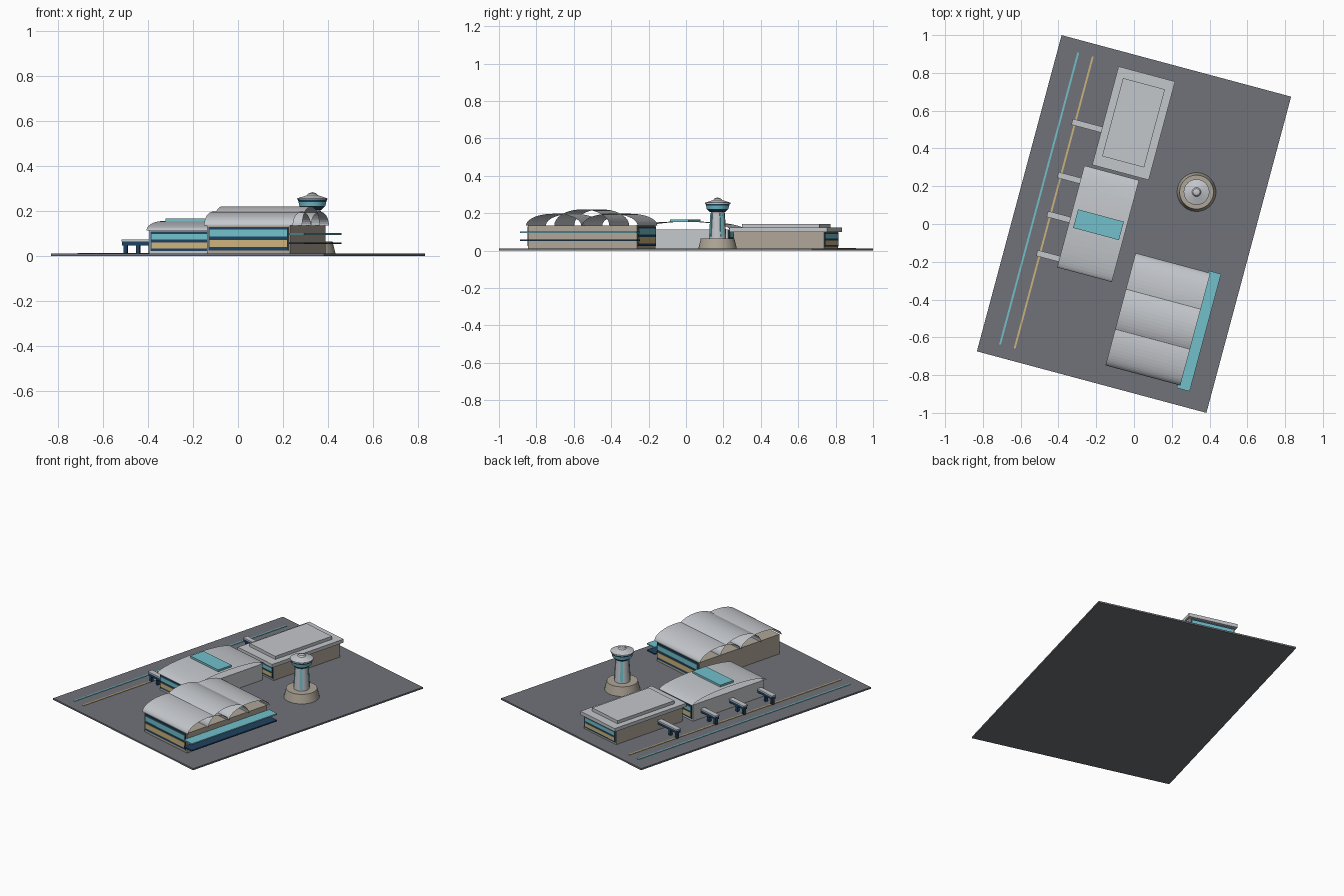
import bpy, bmesh, math
from mathutils import Matrix, Vector

if "Cube" in bpy.data.objects:
    bpy.data.objects.remove(bpy.data.objects["Cube"])

SITE = Matrix.Rotation(math.radians(-15), 4, 'Z')  # whole site is turned on plan


def material(name, r, g, b):
    m = bpy.data.materials.new(name)
    m.use_nodes = True
    m.diffuse_color = (r, g, b, 1)
    m.node_tree.nodes["Principled BSDF"].inputs["Base Color"].default_value = (r, g, b, 1)
    return m


ASPHALT = material("asphalt", .16, .17, .19)
TAN = material("tan wall", .43, .38, .31)
GREY = material("light grey", .55, .57, .60)
TEAL = material("teal glass", .17, .53, .60)
NAVY = material("navy frame", .013, .053, .115)
GOLD = material("gold", .60, .45, .20)


def finish(name, bm, mat):
    bmesh.ops.recalc_face_normals(bm, faces=bm.faces[:])
    mesh = bpy.data.meshes.new(name)
    bm.transform(SITE)
    bm.to_mesh(mesh)
    bm.free()
    mesh.materials.append(mat)
    ob = bpy.data.objects.new(name, mesh)
    bpy.context.collection.objects.link(ob)
    return ob


def box(name, a, b, z, mat):
    """Box from (min, max) pairs in site coordinates."""
    bm = bmesh.new()
    bmesh.ops.create_cube(bm, size=1)
    for v in bm.verts:
        v.co = Vector([(p[0] + p[1]) / 2 + c * (p[1] - p[0]) for p, c in zip((a, b, z), v.co)])
    return finish(name, bm, mat)


def vault(name, a, mid, half, base, rise, mat, steps=24):
    """Open elliptical barrel roof, arching across the length of the building."""
    bm = bmesh.new()
    rims = []
    for x in a:
        angles = [math.pi * i / steps for i in range(steps + 1)]
        rims.append([bm.verts.new((x, mid + half * math.cos(t), base + rise * math.sin(t)))
                     for t in angles])
    for i in range(steps):
        bm.faces.new((rims[0][i], rims[0][i + 1], rims[1][i + 1], rims[1][i]))
    return finish(name, bm, mat)


def lathe(name, centre, profile, mat, steps=32):
    bm = bmesh.new()
    verts = [bm.verts.new((centre[0] + r, centre[1], z)) for r, z in profile]
    edges = [bm.edges.new(p) for p in zip(verts, verts[1:])]
    bmesh.ops.spin(bm, geom=verts + edges, cent=(*centre, 0), axis=(0, 0, 1),
                   angle=math.tau, steps=steps, use_merge=True)
    bmesh.ops.remove_doubles(bm, verts=bm.verts[:], dist=1e-5)
    ob = finish(name, bm, mat)
    bpy.ops.object.select_all(action='DESELECT')
    ob.select_set(True)
    bpy.context.view_layer.objects.active = ob
    bpy.ops.object.shade_smooth_by_angle(angle=math.radians(30))
    return ob


def hall(name, a, b, top, mat):
    """Body with a banded window wall on both short ends."""
    box(name + "_body", a, b, (.01, top), mat)
    h = top - .01
    for end, y, s in (("front", b[0], -1), ("back", b[1], 1)):
        layers = (("frame", .008, .004, .12, .95, NAVY),
                  ("upper_glass", .014, .006, .61, .86, TEAL),
                  ("lower_glass", .014, .006, .23, .49, GOLD))
        for part, inset, depth, low, high, m in layers:
            box(f"{name}_{end}_{part}", (a[0] + inset, a[1] - inset),
                sorted((y, y + s * depth)), (.01 + h * low, .01 + h * high), m)


# Ground and painted lines
box("ground", (-.629, .629), (-.8665, .8665), (0, .01), ASPHALT)
for name, x, m in (("teal_line", -.52, TEAL), ("gold_line", -.44, GOLD)):
    box(name, (x - .005, x + .005), (-.8, .8), (.01, .013), m)

# Flat-roofed hall
hall("flat_hall", (-.285, .005), (.265, .765), .10, TAN)
box("flat_hall_roof", (-.295, .015), (.245, .785), (.10, .122), GREY)
box("flat_hall_upper_roof", (-.256, -.026), (.303, .731), (.122, .142), GREY)

# Single-vault hall with skylight
hall("middle_hall", (-.325, -.043), (-.317, .221), .113, GREY)
vault("middle_hall_roof", (-.334, -.034), -.048, .279, .113, .042, GREY)
box("skylight", (-.306, -.055), (-.103, -.002), (.152, .167), TEAL)

# Triple-vault hall with two side canopies
hall("large_hall", (.06, .443), (-.756, -.152), .135, TAN)
for name, mid, rise in (("front", -.61, .062), ("middle", -.454, .085), ("back", -.298, .062)):
    vault(f"large_hall_{name}_vault", (.048, .458), mid, .152, .135, rise, GREY)
for name, z, m in (("upper_canopy", .094, TEAL), ("lower_canopy", .052, NAVY)):
    box(name, (.443, .514), (-.78, -.136), (z, z + .008), m)

# Boarding bridges
for i, y in enumerate((.438, .147, -.067, -.281), 1):
    end = -.285 if i == 1 else -.325
    box(f"bridge_{i}_cabin", (-.455, end), (y - .013, y + .013), (.046, .064), NAVY)
    box(f"bridge_{i}_roof", (-.457, end), (y - .016, y + .016), (.064, .072), GREY)
    for j, x in enumerate((-.442, -.384), 1):
        box(f"bridge_{i}_leg_{j}", (x - .008, x + .008), (y - .009, y + .009), (.01, .046), NAVY)

# Control tower
T = (.276, .249)
lathe("tower_base", T, [(0, .01), (.103, .01), (.09, .065), (0, .065)], TAN)
lathe("tower_shaft", T, [(.045, .065), (.036, .21)], GREY)
lathe("tower_cab_floor", T, [(0, .205), (.04, .205), (.058, .222), (0, .222)], NAVY)
lathe("tower_cab_glass", T, [(.058, .222), (.062, .24)], TEAL)
lathe("tower_cab_rim", T, [(.062, .24), (.065, .25)], NAVY)
lathe("tower_roof", T, [(0, .25), (.068, .25), (.068, .256), (.024, .27),
                        (.018, .278), (0, .284)], GREY)

# Tall windows on the shaft, leaning with its taper
for i in range(4):
    bm = bmesh.new()
    bmesh.ops.create_cube(bm, size=1)
    for v in bm.verts:
        r = (.0455 if v.co.z < 0 else .038) + v.co.x * .005
        v.co = (r, v.co.y * .016, .1375 + v.co.z * .125)
    turn = Matrix.Rotation(math.radians(45 + 90 * i), 4, 'Z')
    bm.transform(Matrix.Translation((*T, 0)) @ turn)
    finish(f"tower_window_{i + 1}", bm, TEAL)
